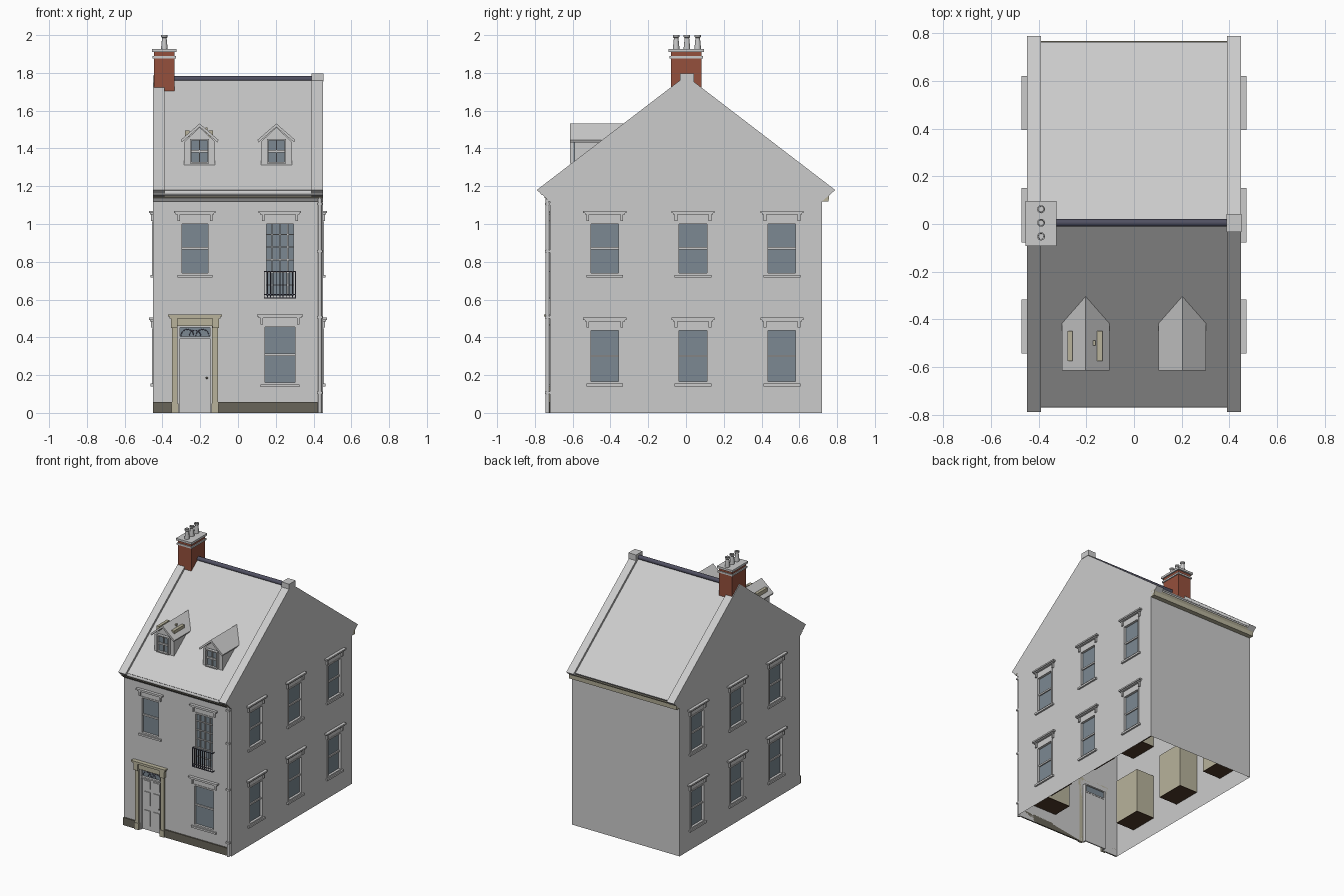
import bpy, bmesh, math
from mathutils import Matrix, Vector

if "Cube" in bpy.data.objects:
    bpy.data.objects.remove(bpy.data.objects["Cube"])

COLORS = {"glass": (.20, .25, .29), "brick": (.30, .08, .045), "beige": (.48, .45, .33),
          "plinth": (.14, .13, .10), "dark": (.08, .08, .12), "floor": (.08, .045, .025)}
MATS = {}
for key, c in COLORS.items():
    MATS[key] = bpy.data.materials.new(key)
    MATS[key].diffuse_color = (*c, 1)

I = Matrix.Identity(4)
W, D, EAVE = .45, .72, 1.12
# wall frames: local x runs along the wall, -y points outwards
FRONT = Matrix.Translation((0, -D, 0))
BACK = Matrix.Rotation(math.pi, 4, 'Z') @ FRONT
RIGHT = Matrix.Rotation(math.pi / 2, 4, 'Z') @ Matrix.Translation((0, -W, 0))
LEFT = Matrix.Rotation(-math.pi / 2, 4, 'Z') @ Matrix.Translation((0, -W, 0))


def finish(name, bm, mat=None, M=I, smooth=False):
    me = bpy.data.meshes.new(name)
    bm.to_mesh(me)
    bm.free()
    ob = bpy.data.objects.new(name, me)
    bpy.context.collection.objects.link(ob)
    ob.matrix_world = M
    if mat:
        me.materials.append(MATS[mat])
    if smooth:
        bpy.ops.object.select_all(action='DESELECT')
        ob.select_set(True)
        bpy.context.view_layer.objects.active = ob
        bpy.ops.object.shade_smooth_by_angle()
    return ob


def boxes(name, items, mat=None, M=I):
    bm = bmesh.new()
    for x0, x1, y0, y1, z0, z1 in items:
        T = Matrix.Translation(((x0 + x1) / 2, (y0 + y1) / 2, (z0 + z1) / 2))
        S = Matrix.Diagonal((x1 - x0, y1 - y0, z1 - z0, 1))
        bmesh.ops.create_cube(bm, size=1, matrix=T @ S)
    return finish(name, bm, mat, M)


def prism(name, pts, a, b, mat=None, M=I, axis='x'):
    """Extrude a profile: (y, z) points along x, or (x, z) points along y."""
    bm = bmesh.new()
    at = (lambda p: (a, p[0], p[1])) if axis == 'x' else (lambda p: (p[0], a, p[1]))
    f = bm.faces.new([bm.verts.new(at(p)) for p in pts])
    ext = bmesh.ops.extrude_face_region(bm, geom=[f], use_keep_orig=True)
    move = Vector((b - a, 0, 0)) if axis == 'x' else Vector((0, b - a, 0))
    bmesh.ops.translate(bm, vec=move, verts=[v for v in ext['geom'] if isinstance(v, bmesh.types.BMVert)])
    bmesh.ops.recalc_face_normals(bm, faces=bm.faces)
    return finish(name, bm, mat, M)


def lathe(name, prof, M, mat=None, n=16):
    bm = bmesh.new()
    rings = [[bm.verts.new((r * math.cos(k * math.tau / n), r * math.sin(k * math.tau / n), z))
              for k in range(n)] for r, z in prof]
    for p, q in zip(rings, rings[1:]):
        for k in range(n):
            bm.faces.new((p[k], p[(k + 1) % n], q[(k + 1) % n], q[k]))
    bm.faces.new(rings[0][::-1])
    bm.faces.new(rings[-1])
    return finish(name, bm, mat, M, True)


def wall(name, M, half, holes):
    """Thin wall sheet with rectangular openings (x0, x1, z0, z1)."""
    xs = sorted({-half, half} | {v for h in holes for v in h[:2]})
    zs = sorted({0, EAVE} | {v for h in holes for v in h[2:]})
    bm = bmesh.new()
    for x0, x1 in zip(xs, xs[1:]):
        for z0, z1 in zip(zs, zs[1:]):
            cx, cz = (x0 + x1) / 2, (z0 + z1) / 2
            if not any(h[0] < cx < h[1] and h[2] < cz < h[3] for h in holes):
                bm.faces.new([bm.verts.new((x, 0, z)) for x, z in ((x0, z0), (x1, z0), (x1, z1), (x0, z1))])
    bmesh.ops.remove_doubles(bm, verts=bm.verts, dist=1e-5)
    finish(name, bm, None, M)


def sash(name, M, u, w, z0, z1, cols=1, rows=2, y=0.0, t=.011):
    """Glass with outer frame and glazing bars."""
    h = w / 2
    boxes(name + "_glass", [(u - h, u + h, y + .014, y + .018, z0, z1)], "glass", M)
    f = [(u + s * h - (t if s > 0 else 0), u + s * h + (t if s < 0 else 0), y - .004, y + .02, z0, z1) for s in (-1, 1)]
    f += [(u - h + t, u + h - t, y - .004, y + .02, z, z + t) for z in (z0, z1 - t)]
    for i in range(1, cols):
        x = u - h + w * i / cols
        f.append((x - .003, x + .003, y + .006, y + .016, z0 + t, z1 - t))
    for i in range(1, rows):
        z, b = z0 + (z1 - z0) * i / rows, .006 if rows == 2 else .003
        f.append((u - h + t, u + h - t, y + .005, y + .017, z - b, z + b))
    boxes(name + "_frame", f, None, M)


def window(name, M, u, w, z0, z1, cols=1, rows=2, sill=True):
    sash(name, M, u, w, z0, z1, cols, rows)
    h = w / 2
    # hood on two brackets
    hood = [(u - h - .03, u + h + .03, -.022, 0, z1 + .046, z1 + .057),
            (u - h - .022, u + h + .022, -.015, 0, z1 + .038, z1 + .046)]
    hood += [(u + s * (h + .006) - .007, u + s * (h + .006) + .007, -.011, 0, z1 + .004, z1 + .038) for s in (-1, 1)]
    boxes(name + "_hood", hood, None, M)
    if sill:
        boxes(name + "_sill", [(u - h - .013, u + h + .013, -.013, .02, z0 - .014, z0)], None, M)
    # shallow room behind the glass
    a, b, d, lo, hi = u - .11, u + .11, .155, z0 - .02, z1 + .02
    boxes(name + "_room", [(a, b, d - .003, d, lo, hi), (a, a + .003, .002, d - .003, lo, hi),
                           (b - .003, b, .002, d - .003, lo, hi), (a, b, .002, d, hi, hi + .003)], "beige", M)
    boxes(name + "_floor", [(a, b, .002, d, lo - .003, lo)], "floor", M)
    return (u - h, u + h, z0, z1)


# walls and windows
DX = -.228
front_holes = [window("upper_front_window", FRONT, DX, .16, .73, 1.012),
               window("lower_front_window", FRONT, .222, .182, .15, .465),
               window("tall_window", FRONT, .222, .165, .61, 1.012, 4, 6, False),
               (DX - .09, DX + .09, 0, .46)]
wall("front_wall", FRONT, W, front_holes)
wall("back_wall", BACK, W, [])
for side, M, s in (("right", RIGHT, 1), ("left", LEFT, -1)):
    holes = [window(f"{side}_window", M, s * y, .168, z0, z1)
             for y in (-.43, .037, .508) for z0, z1 in ((.155, .447), (.73, 1.012))]
    wall(side + "_wall", M, D, holes)
    # gable infill and raised coping
    bm = bmesh.new()
    bm.faces.new([bm.verts.new(p) for p in ((-D, 0, EAVE), (D, 0, EAVE), (0, 0, 1.67))])
    finish(side + "_gable", bm, None, M)
    prism(side + "_coping", [(-.79, 1.18), (0, 1.785), (.79, 1.18), (D, EAVE), (0, 1.67), (-D, EAVE)], s * .39, s * W)
boxes("gable_cap", [(.388, .452, -.033, .043, 1.755, 1.798)])

# roof, ridge, eaves
prism("roof", [(-.765, 1.179), (0, 1.765), (.765, 1.179), (.755, 1.163), (0, 1.743), (-.755, 1.163)], -.39, .39)
ROT_X = Matrix.Rotation(math.pi / 2, 4, 'Y')
lathe("ridge_tile", [(.016, -.39), (.016, .39)], Matrix.Translation((0, .005, 1.768)) @ ROT_X, "dark")
prism("back_cornice", [(D, EAVE), (.755, EAVE), (.757, 1.15), (.768, 1.165), (D, 1.165)], -W, W, "beige")
prism("front_cornice", [(-D, EAVE), (-.73, EAVE), (-.742, 1.137), (-.745, 1.16), (-D, 1.16)], -W, W)
boxes("cornice_band", [(-W, W, -.75, -.725, 1.137, 1.148)], "plinth")
lathe("gutter", [(.013, -.45), (.013, .45)], Matrix.Translation((0, -.757, 1.165)) @ ROT_X)
boxes("plinth", [(-W, -.35, -.73, -D, 0, .058), (-.105, .42, -.73, -D, 0, .058)], "plinth")
lathe("downpipe", [(.01, 0), (.01, 1.14)], Matrix.Translation((.433, -.733, 0)))
boxes("pipe_clips", [(.419, .447, -.746, -D, z, z + .012) for z in (.1, .5, .85, 1.1)])

# door and surround
boxes("door", [(DX - .088, DX + .088, .02, .028, 0, .395)], None, FRONT)
panels = [(DX + s * .04 - .026, DX + s * .04 + .026, .014, .02, a, b)
          for s in (-1, 1) for a, b in ((.035, .15), (.19, .29), (.315, .375))]
boxes("door_panels", panels, None, FRONT)
boxes("door_frame", [(DX - .09, DX - .08, 0, .03, 0, .46), (DX + .08, DX + .09, 0, .03, 0, .46),
                     (DX - .08, DX + .08, 0, .03, .393, .404), (DX - .08, DX + .08, 0, .03, .452, .46)], None, FRONT)
boxes("fanlight", [(DX - .08, DX + .08, .018, .022, .404, .452)], "glass", FRONT)
for cx, r in ((-.04, .034), (.04, .034), (0, .03)):
    cu = bpy.data.curves.new("fan_bar", 'CURVE')
    cu.dimensions, cu.bevel_depth, cu.bevel_resolution = '3D', .0025, 1
    sp = cu.splines.new('POLY')
    sp.points.add(10)
    for k, p in enumerate(sp.points):
        a = math.pi * k / 10
        p.co = (DX + cx + r * math.cos(a), .016, .408 + r * math.sin(a), 1)
    ob = bpy.data.objects.new("fan_bar", cu)
    ob.matrix_world = FRONT
    cu.materials.append(MATS["dark"])
    bpy.context.collection.objects.link(ob)
bm = bmesh.new()
bmesh.ops.create_uvsphere(bm, u_segments=12, v_segments=8, radius=.006)
finish("door_knob", bm, "plinth", FRONT @ Matrix.Translation((-.165, .012, .185)), True)
surround = [(DX - .122, DX + .122, -.012, 0, .46, .5), (DX - .135, DX + .135, -.025, 0, .5, .51),
            (DX - .142, DX + .142, -.032, 0, .51, .521)]
for s in (-1, 1):
    for c, w, y, a, b in ((.106, .015, -.014, 0, .46), (.106, .018, -.018, 0, .05), (.11, .018, -.024, .45, .5)):
        surround.append((DX + s * c - w, DX + s * c + w, y, 0, a, b))
boxes("door_surround", surround, "beige", FRONT)

# balcony railing
rail = [(.137, .307, -.025, -.021, z, z + .005) for z in (.605, .625, .745)]
rail += [(x, x + .004, -.025, 0, z, z + .005) for x in (.137, .303) for z in (.605, .745)]
rail += [(x - .002, x + .002, -.025, -.021, .605, .75) for x in [.139 + .166 * k / 10 for k in range(11)]]
boxes("balcony_railing", rail, "dark", FRONT)

# dormers
for x in (-.203, .203):
    M = Matrix.Translation((x, -.59, 0))
    prism("dormer_body", [(-.082, 1.29), (.082, 1.29), (.082, 1.435), (0, 1.512), (-.082, 1.435)], 0, .27, None, M, 'y')
    prism("dormer_roof", [(-.1, 1.445), (0, 1.532), (.1, 1.445), (.094, 1.432), (0, 1.514), (-.094, 1.432)],
          -.025, .3, None, M, 'y')
    sash("dormer_window", M, 0, .1, 1.32, 1.45, 2, 2, -.019, .008)
    boxes("dormer_sill", [(-.085, .085, -.01, .01, 1.29, 1.3)], None, M)
# small trim pieces on the left dormer roof
boxes("dormer_trim", [(a, a + .022, -.575, -.45, 1.46, 1.494) for a in (-.28, -.155)] +
      [(-.172, -.162, -.51, -.49, 1.48, 1.51)], "beige")

# chimney
boxes("chimney_stack", [(-.445, -.335, -.08, .083, 1.70, 1.91)], "brick")
boxes("chimney_bands", [(-.452, -.328, -.087, .09, 1.877, 1.89), (-.455, -.325, -.092, .096, 1.91, 1.926)])
for y in (-.052, .005, .062):
    lathe("chimney_pot", [(.017, 1.926), (.017, 1.935), (.012, 1.985), (.017, 1.99), (.017, 2.0), (.012, 2.0), (.011, 1.94)],
          Matrix.Translation((-.39, y, 0)))

for m in bpy.data.materials:
    if m.users and not m.is_grease_pencil:
        m.use_nodes = True
        m.node_tree.nodes["Principled BSDF"].inputs["Base Color"].default_value = m.diffuse_color
